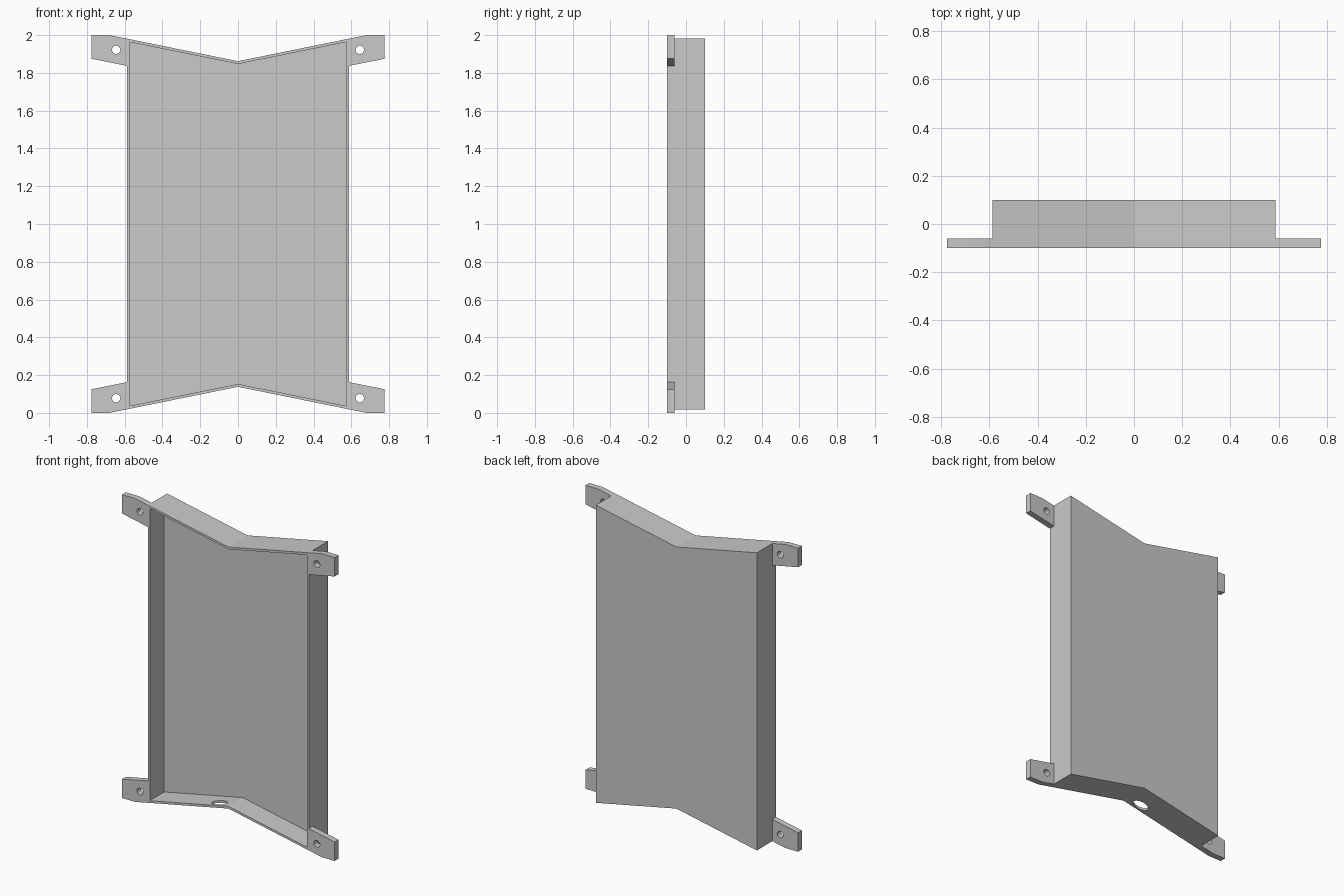
import bpy, bmesh
from mathutils import Matrix
from math import pi, radians

cube = bpy.data.objects.get("Cube")
if cube:
    bpy.data.objects.remove(cube, do_unlink=True)

grey = bpy.data.materials.new("plain grey")
grey.use_nodes = True
colour = (0.59, 0.59, 0.59, 1)
grey.diffuse_color = colour
grey.node_tree.nodes["Principled BSDF"].inputs["Base Color"].default_value = colour


def finish(name, bm):
    bmesh.ops.recalc_face_normals(bm, faces=bm.faces)
    mesh = bpy.data.meshes.new(name)
    bm.to_mesh(mesh)
    bm.free()
    mesh.materials.append(grey)
    ob = bpy.data.objects.new(name, mesh)
    bpy.context.collection.objects.link(ob)
    return ob


def prism(name, outline, y0, y1):
    """Extrude an (x, z) outline along y."""
    bm = bmesh.new()
    face = bm.faces.new([bm.verts.new((x, y0, z)) for x, z in outline])
    ext = bmesh.ops.extrude_face_region(bm, geom=[face])["geom"]
    verts = [e for e in ext if isinstance(e, bmesh.types.BMVert)]
    bmesh.ops.translate(bm, verts=verts, vec=(0, y1 - y0, 0))
    return finish(name, bm)


def drill(name, centre, rx, ry, length, axis):
    """Round cutter along y or z."""
    bm = bmesh.new()
    bmesh.ops.create_cone(bm, cap_ends=True, segments=32, radius1=1,
                          radius2=1, depth=length)
    bmesh.ops.scale(bm, verts=bm.verts, vec=(rx, ry, 1))
    if axis == "y":
        bmesh.ops.rotate(bm, verts=bm.verts, matrix=Matrix.Rotation(pi / 2, 3, "X"))
    bmesh.ops.translate(bm, verts=bm.verts, vec=centre)
    return finish(name, bm)


def cut(target, cutter):
    mod = target.modifiers.new("cut", "BOOLEAN")
    mod.operation = "DIFFERENCE"
    mod.solver = "EXACT"
    mod.object = cutter
    bpy.context.view_layer.objects.active = target
    bpy.ops.object.modifier_apply(modifier=mod.name)
    bpy.data.objects.remove(cutter, do_unlink=True)


def notched(half, corner, ridge):
    """Panel outline with a V notch in its top and bottom edges."""
    return [(-half, corner), (0, ridge), (half, corner),
            (half, 2 - corner), (0, 2 - ridge), (-half, 2 - corner)]


# Open-fronted tray with thin walls and a thicker back
tray = prism("tray", notched(0.587, 0.019, 0.138), -0.1, 0.1)
cut(tray, prism("tray_hollow", notched(0.573, 0.037, 0.153), -0.2, 0.05))

# Cable opening in the bottom wall
cut(tray, drill("cable_opening", (-0.097, -0.052, 0.1), 0.053, 0.034, 0.2, "z"))
parts = [tray]

# Mounting tabs with screw holes at the four corners
tab = [(0.587, 0.163), (0.587, 0.019), (0.68, 0), (0.775, 0), (0.775, 0.125)]
for side, sx in (("left", 1), ("right", -1)):
    for level, flip in (("lower", False), ("upper", True)):
        def place(x, z):
            return sx * x, 2 - z if flip else z
        ob = prism(f"{level}_{side}_tab", [place(x, z) for x, z in tab], -0.1, -0.06)
        x, z = place(0.645, 0.078)
        cut(ob, drill("screw_hole", (x, -0.08, z), 0.022, 0.022, 0.2, "y"))
        parts.append(ob)

# Smooth hole walls, keep corners sharp
bpy.ops.object.select_all(action="DESELECT")
for ob in parts:
    ob.select_set(True)
bpy.context.view_layer.objects.active = tray
bpy.ops.object.shade_smooth_by_angle(angle=radians(12))
